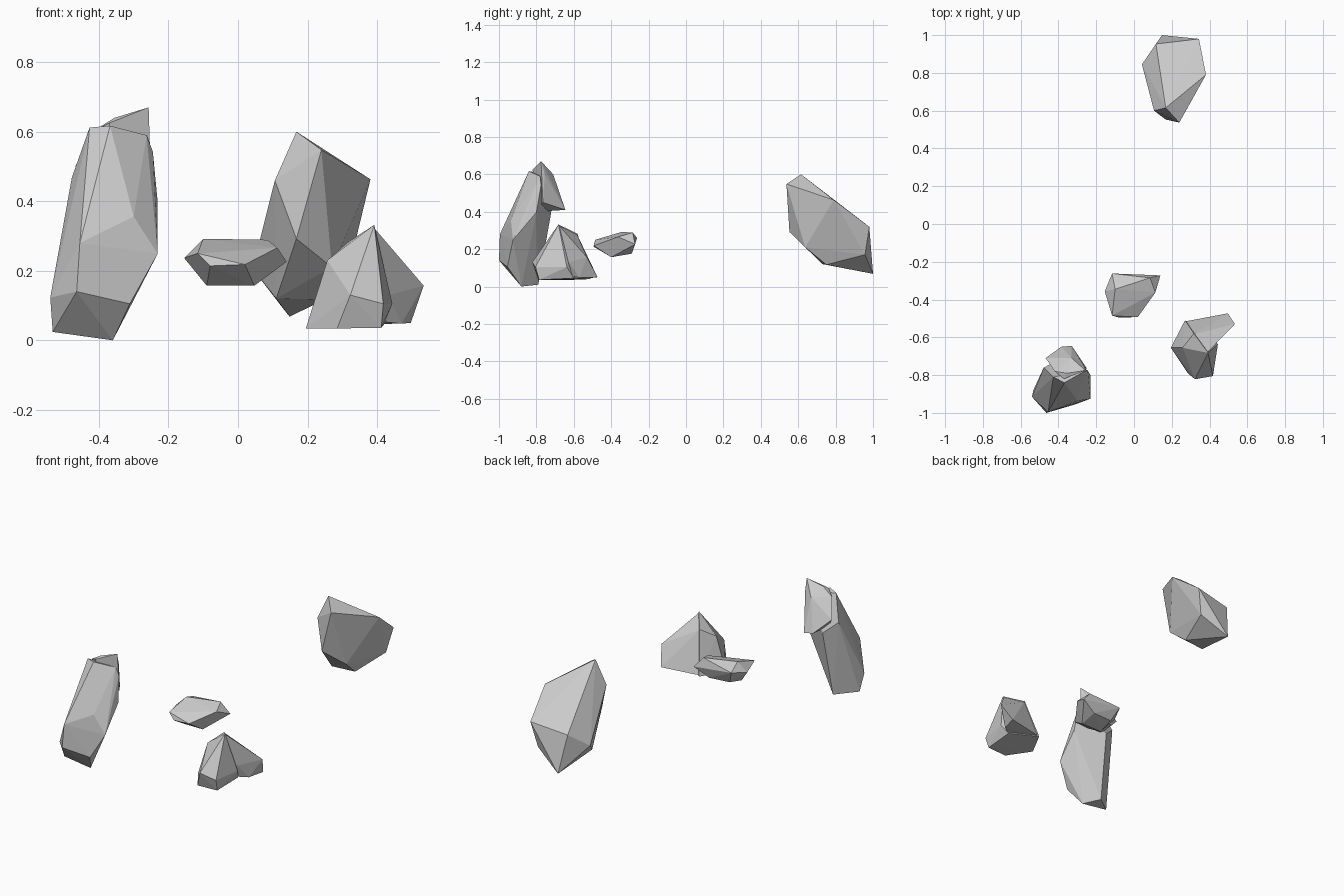
import bpy, bmesh


def hull(name, pts):
    """Flat faceted rock: the convex hull of a few corner points."""
    bm = bmesh.new()
    for p in pts:
        bm.verts.new(p)
    res = bmesh.ops.convex_hull(bm, input=bm.verts)
    loose = [v for v in bm.verts if not v.link_faces]
    bmesh.ops.delete(bm, geom=loose, context='VERTS')
    bmesh.ops.recalc_face_normals(bm, faces=bm.faces)
    me = bpy.data.meshes.new(name)
    bm.to_mesh(me)
    bm.free()
    ob = bpy.data.objects.new(name, me)
    bpy.context.collection.objects.link(ob)
    return ob


def fuse(base, extra):
    """Weld a lump onto a rock so that notches stay concave."""
    mod = base.modifiers.new("weld", 'BOOLEAN')
    mod.operation = 'UNION'
    mod.solver = 'EXACT'
    mod.object = extra
    bpy.context.view_layer.objects.active = base
    bpy.ops.object.modifier_apply(modifier=mod.name)
    bpy.data.objects.remove(extra)


# Pointed rock at the back
hull("back_rock", [
    (.168, .615, .60), (.24, .537, .548), (.381, .79, .463), (.106, .60, .46),
    (.168, .553, .292), (.344, .98, .32), (.148, 1.0, .068), (.042, .845, .205),
    (.116, .953, .29), (.11, .73, .12), (.25, .75, .117), (.27, .637, .21),
    (.31, .957, .17)])

# Flat floating stone
hull("flat_stone", [
    (-.155, -.357, .237), (-.116, -.262, .26), (-.10, -.345, .292),
    (.085, -.285, .289), (.14, -.272, .226), (.113, -.363, .266),
    (.02, -.493, .218), (-.116, -.485, .25), (-.08, -.495, .214),
    (.047, -.40, .157), (-.09, -.40, .157), (.05, -.29, .176), (-.08, -.30, .18)])

# Peaked rock with a side spur
peak = hull("peaked_rock", [
    (.392, -.682, .332), (.317, -.58, .283), (.257, -.655, .23),
    (.195, -.655, .034), (.27, -.51, .04), (.418, -.805, .105),
    (.412, -.785, .036), (.323, -.822, .13), (.285, -.79, .034),
    (.444, -.637, .105), (.42, -.60, .045)])
spur = hull("spur", [
    (.39, -.678, .325), (.319, -.582, .278), (.275, -.515, .045),
    (.497, -.473, .05), (.534, -.53, .157), (.434, -.625, .13),
    (.47, -.57, .048), (.35, -.66, .06)])
fuse(peak, spur)

# Tall leaning rock with an overhanging lump behind its top
tall = hull("tall_rock", [
    (-.427, -.81, .612), (-.368, -.84, .617), (-.263, -.78, .59),
    (-.245, -.775, .543), (-.231, -.80, .397), (-.231, -.925, .249),
    (-.283, -.936, .235), (-.311, -.955, .105), (-.464, -1.0, .14),
    (-.455, -.995, .28), (-.36, -.88, .0), (-.533, -.88, .024),
    (-.54, -.915, .123), (-.478, -.76, .468), (-.42, -.79, .01),
    (-.40, -.72, .40), (-.30, -.936, .356)])
lump = hull("lump", [
    (-.257, -.775, .67), (-.26, -.755, .60), (-.355, -.79, .64),
    (-.37, -.82, .625), (-.33, -.645, .41), (-.385, -.65, .42),
    (-.468, -.71, .50), (-.25, -.765, .45), (-.33, -.71, .60),
    (-.38, -.80, .40), (-.42, -.78, .60)])
fuse(tall, lump)
